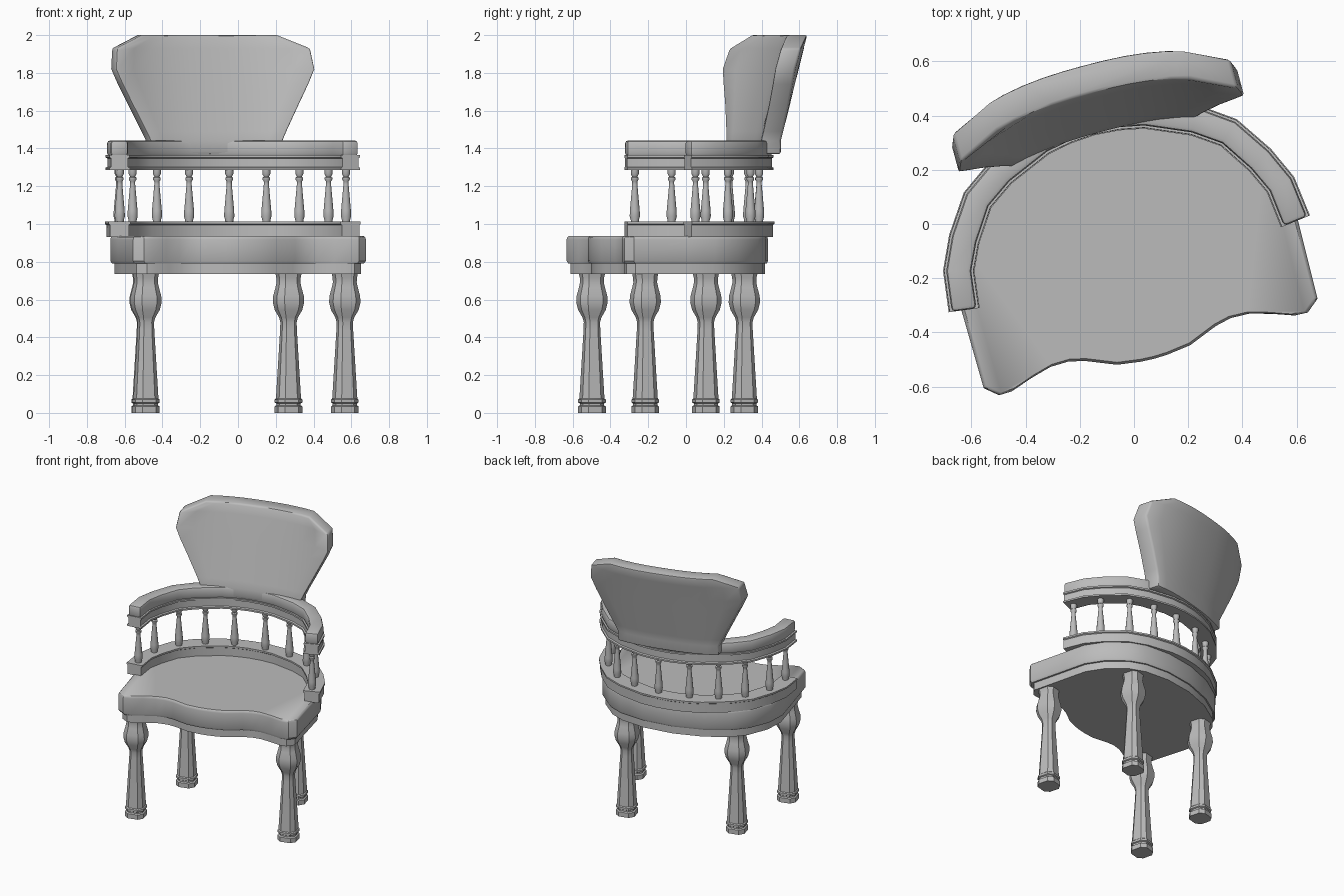
import bpy, bmesh, math
from mathutils import Matrix, Vector

if "Cube" in bpy.data.objects:
    bpy.data.objects.remove(bpy.data.objects["Cube"])

grey = bpy.data.materials.new("plain grey")
grey.use_nodes = True
COLOUR = (0.5, 0.5, 0.5, 1)
grey.diffuse_color = COLOUR
grey.node_tree.nodes["Principled BSDF"].inputs["Base Color"].default_value = COLOUR

# The whole chair is turned a little to one side
PLACE = Matrix.Translation((-0.053, -0.014, 0)) @ Matrix.Rotation(math.radians(15), 4, 'Z')


def loft(name, rings, bevel=0.0, smooth=35):
    """Skin a list of closed rings and cap both ends."""
    bm = bmesh.new()
    loops = [[bm.verts.new(p) for p in ring] for ring in rings]
    for a, b in zip(loops, loops[1:]):
        for i in range(len(a)):
            j = (i + 1) % len(a)
            bm.faces.new((a[i], a[j], b[j], b[i]))
    bm.faces.new(loops[0][::-1])
    bm.faces.new(loops[-1])
    bmesh.ops.recalc_face_normals(bm, faces=bm.faces)
    if bevel:
        sharp = [e for e in bm.edges if e.calc_face_angle(0) > math.radians(50)]
        bmesh.ops.bevel(bm, geom=sharp, offset=bevel, segments=2, profile=0.5,
                        affect='EDGES', clamp_overlap=True)
    bm.transform(PLACE)
    mesh = bpy.data.meshes.new(name)
    bm.to_mesh(mesh)
    bm.free()
    mesh.materials.append(grey)
    obj = bpy.data.objects.new(name, mesh)
    bpy.context.collection.objects.link(obj)
    bpy.ops.object.select_all(action='DESELECT')
    obj.select_set(True)
    bpy.context.view_layer.objects.active = obj
    bpy.ops.object.shade_smooth_by_angle(angle=math.radians(smooth))
    return obj


def mirrored(half):
    """Complete a half outline that starts on the centre line."""
    return [(-x, y) for x, y in half[:0:-1]] + half


def sweep(name, path, section, bevel=0.0):
    """Carry a (sideways, height) section along a flat path."""
    rings = []
    for i, p in enumerate(path):
        a, b = path[max(i - 1, 0)], path[min(i + 1, len(path) - 1)]
        t = (Vector(b) - Vector(a)).normalized()
        rings.append([(p[0] - t.y * s, p[1] + t.x * s, z) for s, z in section])
    return loft(name, rings, bevel)


def stepped(steps):
    """Symmetric section from (half width, height) pairs."""
    return steps + [(-w, z) for w, z in steps[::-1]]


# Seat cushion and apron, with a serpentine front
front = [(0, -.50), (.05, -.498), (.14, -.486), (.25, -.442), (.31, -.428),
         (.38, -.43), (.46, -.452), (.54, -.48), (.59, -.482), (.638, -.442)]
sides = [(.643, -.15), (.645, 0), (.6, .14), (.5, .275), (.4, .345), (.22, .405)]
half = front + sides
outline = half + [(0, .428)] + [(-x, y) for x, y in half[:0:-1]]


def seat_rings(levels):
    return [[(x * k, y * k, z) for x, y in outline] for k, z in levels]


loft("seat_cushion", seat_rings([(.985, .79), (1, .805), (1, .918), (.994, .93), (.982, .936)]))
loft("seat_apron", seat_rings([(.965, .735), (.965, .80)]))

# Curved rails and arm pad
path = mirrored([(0, .412), (.1, .405), (.2, .385), (.37, .312), (.48, .235),
                 (.565, .108), (.615, 0), (.633, -.145)])
sweep("arm_pad", path, stepped([(.046, 1.36), (.046, 1.442)]), bevel=.015)
sweep("upper_rail", path, stepped([(.055, 1.285), (.055, 1.297), (.045, 1.302),
                                   (.045, 1.348), (.054, 1.352), (.054, 1.364)]))
sweep("lower_rail", path, stepped([(.05, .93), (.05, .995), (.058, 1.0), (.058, 1.012)]))


def turned(name, at, profile, ring):
    """Stack scaled copies of a cross-section to make a turned post."""
    loft(name, [[(at[0] + x * r, at[1] + y * r, z) for x, y in ring] for r, z in profile])


# Spindles between the rails
circle = [(math.cos(math.tau * i / 12), math.sin(math.tau * i / 12)) for i in range(12)]
spindle = [(.022, 1.0), (.022, 1.02), (.028, 1.04), (.027, 1.07), (.014, 1.21), (.014, 1.225),
           (.021, 1.235), (.021, 1.245), (.014, 1.25), (.022, 1.265), (.022, 1.29)]
spots = [(.11, .385), (.3, .335), (.457, .245), (.575, .09), (.62, -.1)]
for n, (x, y) in enumerate(spots, 1):
    for side, word in ((1, "left"), (-1, "right")):
        turned(f"spindle_{word}_{n}", (x * side, y), spindle, circle)

# Legs: chamfered square posts with a bulb and a foot block
k = .55
chamfered = [(1, -k), (1, k), (k, 1), (-k, 1), (-1, k), (-1, -k), (-k, -1), (k, -1)]
leg = [(.066, 0), (.066, .034), (.058, .04), (.058, .05), (.066, .055), (.066, .07),
       (.06, .076), (.04, .44), (.039, .48), (.045, .505), (.066, .545), (.075, .585),
       (.073, .62), (.062, .665), (.057, .69), (.058, .715), (.063, .74)]
for word, x, y in (("front", .545, -.355), ("back", .393, .229)):
    for side, hand in ((1, "left"), (-1, "right")):
        turned(f"{word}_leg_{hand}", (x * side, y), leg, chamfered)

# Flared, dished backrest that leans backwards
COLUMNS, DEPTH, SHIFT = 10, .11, .025
rows = [(.36, 1.37), (.362, 1.44), (.385, 1.49), (.455, 1.63), (.51, 1.74),
        (.545, 1.82), (.53, 1.93), (.37, 2.0)]
rings = []
for w, z in rows:
    face = []
    for i in range(COLUMNS + 1):
        x = w * (2 * i / COLUMNS - 1)
        face.append((x + SHIFT, .36 + .26 * max(z - 1.44, 0) - .5 * abs(x) ** 2.5, z))
    rings.append(face + [(x, y + DEPTH, z) for x, y, z in face[::-1]])
loft("backrest", rings, bevel=.012)
